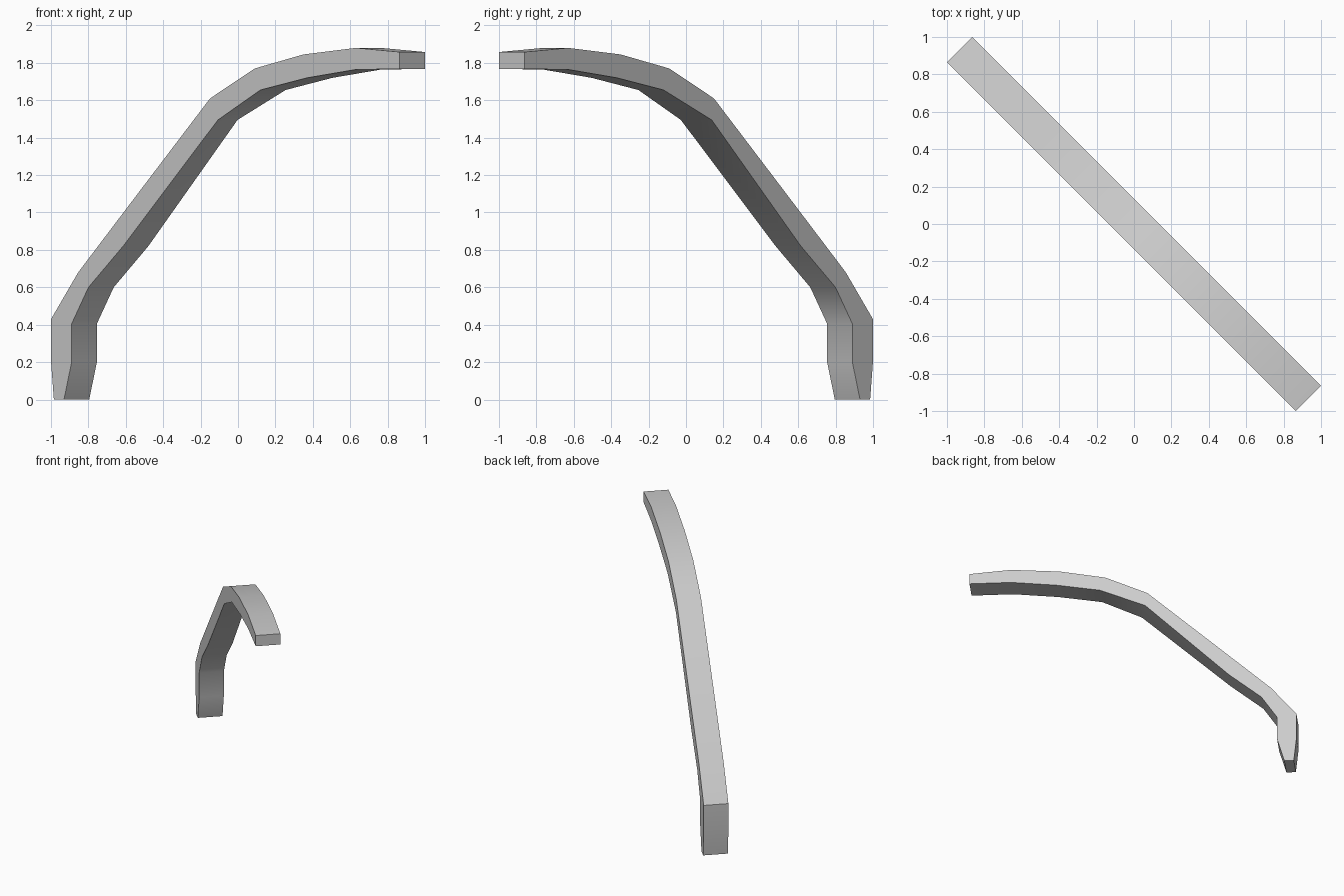
import bpy
import bmesh
from math import radians
from mathutils import Vector

cube = bpy.data.objects.get("Cube")
if cube:
    bpy.data.objects.remove(cube, do_unlink=True)

# Plain grey material
grey = bpy.data.materials.new("light grey")
grey.use_nodes = True
grey.diffuse_color = (0.6, 0.6, 0.6, 1)
grey.node_tree.nodes["Principled BSDF"].inputs["Base Color"].default_value = (0.6, 0.6, 0.6, 1)

# Side profile along the diagonal: (distance in x, height), foot to tip
OUTER = [(-.917, 0), (-.932, .2), (-.932, .43), (-.787, .68), (-.46, 1.112),
         (-.082, 1.61), (.157, 1.77), (.417, 1.845), (.697, 1.88), (.932, 1.858)]
INNER = [(-.863, 0), (-.822, .2), (-.822, .405), (-.732, .60), (-.547, .82),
         (-.055, 1.495), (.187, 1.655), (.437, 1.72), (.695, 1.764), (.932, 1.768)]
HALF = 0.0675       # half width, measured along x and y
SKEW = {5: 0.015}   # slight twist of the inner bend


def corner(c, z, side):
    """Point on the diagonal plane, pushed to the front (-1) or back (1) side."""
    return Vector((c + side * HALF, -c + side * HALF, z))


# Curved beam, swept as a strip of four-cornered sections
bm = bmesh.new()
rings = []
for i, (o, n) in enumerate(zip(OUTER, INNER)):
    k = SKEW.get(i, 0)
    points = [corner(*o, -1), corner(*o, 1),
              corner(n[0] - k, n[1], 1), corner(n[0] + k, n[1], -1)]
    rings.append([bm.verts.new(p) for p in points])
for a, b in zip(rings, rings[1:]):
    for j in range(4):
        m = (j + 1) % 4
        bm.faces.new((a[j], a[m], b[m], b[j]))
bm.faces.new(rings[0])
bm.faces.new(rings[-1])
bmesh.ops.recalc_face_normals(bm, faces=bm.faces)

mesh = bpy.data.meshes.new("curved_beam")
bm.to_mesh(mesh)
bm.free()
mesh.materials.append(grey)
beam = bpy.data.objects.new("curved_beam", mesh)
bpy.context.collection.objects.link(beam)

# Soft shading along the sweep, crisp long edges
bpy.ops.object.select_all(action="DESELECT")
beam.select_set(True)
bpy.context.view_layer.objects.active = beam
bpy.ops.object.shade_smooth_by_angle(angle=radians(35))
